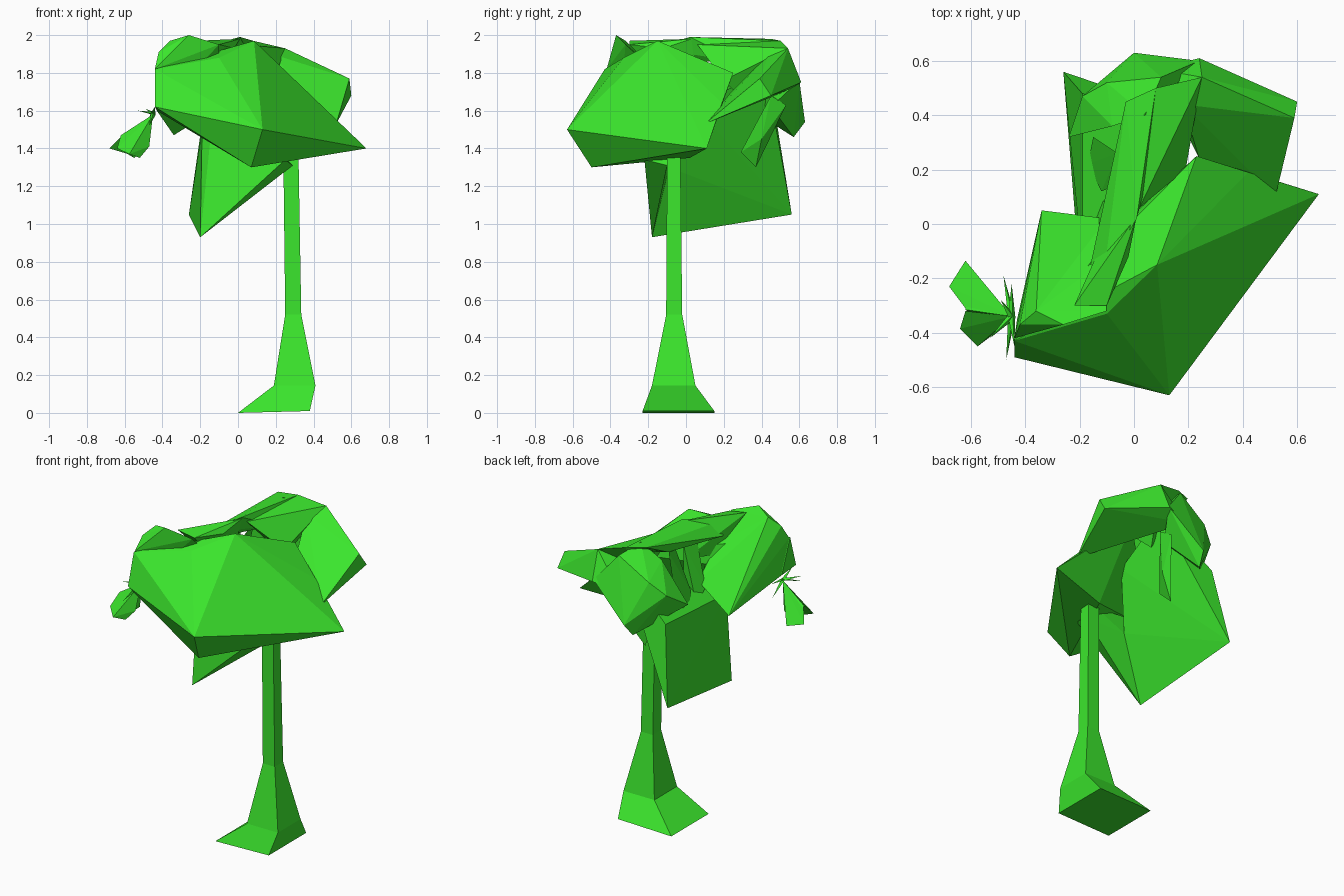
import bpy, bmesh
from mathutils import Vector

green = bpy.data.materials.new("leaf green")
green.diffuse_color = (0.044, 0.79, 0.026, 1)


def finish(name, bm):
    bmesh.ops.recalc_face_normals(bm, faces=bm.faces[:])
    me = bpy.data.meshes.new(name)
    bm.to_mesh(me)
    bm.free()
    me.materials.append(green)
    ob = bpy.data.objects.new(name, me)
    bpy.context.collection.objects.link(ob)
    return ob


def hull(name, pts):
    """Faceted clump wrapped around a few corner points."""
    bm = bmesh.new()
    for p in pts:
        bm.verts.new(p)
    res = bmesh.ops.convex_hull(bm, input=bm.verts[:])
    junk = [v for v in set(res["geom_interior"] + res["geom_unused"])
            if isinstance(v, bmesh.types.BMVert) and v.is_valid]
    bmesh.ops.delete(bm, geom=junk, context='VERTS')
    return finish(name, bm)


def spike(name, a, b, w):
    """Thin needle from a to b."""
    a, b = Vector(a), Vector(b)
    side = (b - a).cross(Vector((0.3, 0.2, 1))).normalized() * w
    up = side.cross(b - a).normalized() * w
    return hull(name, [a + side, a - side, a + up, b])


# trunk: square sections with a flared, skewed foot (x0, x1, y0, y1, z)
sections = [(0.0, 0.38, -0.23, 0.15, 0.01), (0.19, 0.41, -0.18, 0.05, 0.145),
            (0.25, 0.335, -0.105, -0.02, 0.52), (0.24, 0.32, -0.10, -0.03, 1.38)]
bm = bmesh.new()
rings = []
for x0, x1, y0, y1, z in sections:
    zl = 0 if z < 0.1 else z
    rings.append([bm.verts.new(p) for p in
                  ((x0, y0, zl), (x1, y0, z), (x1, y1, z), (x0, y1, zl))])
for r, s in zip(rings, rings[1:]):
    for i in range(4):
        j = (i + 1) % 4
        bm.faces.new((r[i], r[j], s[j], s[i]))
bm.faces.new(rings[0])
bm.faces.new(rings[-1])
finish("trunk", bm)

# big front canopy and the clump behind its left end
hull("front_canopy", [
    (0.68, 0.11, 1.40), (0.13, -0.63, 1.50), (0.07, -0.50, 1.30), (0.085, -0.15, 1.97),
    (0.23, 0.25, 1.80), (0.42, 0.19, 1.64), (-0.44, -0.43, 1.82), (-0.44, -0.43, 1.72),
    (-0.43, -0.36, 1.60), (-0.44, -0.49, 1.62), (-0.10, -0.33, 1.88), (0.28, 0.02, 1.35)])
hull("left_canopy", [
    (-0.44, -0.42, 1.82), (-0.42, -0.37, 1.91), (-0.36, -0.32, 1.97), (-0.26, -0.37, 2.0),
    (-0.10, -0.32, 1.95), (-0.43, -0.35, 1.60), (-0.34, 0.05, 1.47), (-0.10, 0.02, 1.62),
    (-0.12, -0.14, 1.80)])

# hanging wedge below the crown, with a fin reaching to the trunk
hull("hanging_leaf", [
    (-0.20, -0.18, 0.93), (-0.26, 0.56, 1.05), (-0.19, -0.14, 1.50), (-0.19, 0.48, 1.54),
    (0.0, -0.09, 1.30), (0.15, 0.42, 1.82), (0.14, 0.05, 1.62)])
hull("hanging_fin", [
    (-0.20, -0.18, 0.93), (0.0, -0.09, 1.30), (-0.19, -0.12, 1.45), (0.25, -0.22, 1.34),
    (0.29, -0.10, 1.31), (0.20, -0.10, 1.40)])

# back canopy
hull("back_canopy", [
    (0.25, 0.54, 1.93), (0.18, 0.44, 1.90), (0.59, 0.39, 1.77), (0.60, 0.45, 1.68),
    (0.52, 0.10, 1.53), (0.24, 0.61, 1.75), (0.24, 0.24, 1.70), (0.08, 0.57, 1.72)])
hull("back_clump", [
    (0.0, 0.63, 1.54), (-0.02, 0.57, 1.46), (-0.19, 0.47, 1.72), (-0.24, 0.32, 1.62),
    (-0.10, 0.52, 1.80), (0.10, 0.54, 1.93), (0.04, 0.40, 1.98), (-0.08, 0.36, 1.88),
    (0.15, 0.45, 1.62), (0.24, 0.60, 1.76)])
hull("crown_mass", [
    (0.08, 0.50, 1.97), (0.25, 0.54, 1.93), (0.20, 0.40, 1.86), (0.19, 0.20, 1.76),
    (0.02, 0.06, 1.95), (0.0, 0.40, 1.95), (0.12, 0.30, 1.66)])

# long leaf bridging the crown and its link to the left clump
hull("ridge_leaf", [
    (0.08, 0.50, 1.97), (-0.03, 0.45, 1.98), (0.01, 0.02, 1.99), (-0.11, -0.18, 1.93),
    (-0.16, -0.15, 1.86), (-0.05, 0.25, 1.88), (0.08, 0.28, 1.86)])
hull("ridge_link", [
    (0.01, 0.03, 1.98), (-0.10, -0.30, 1.95), (-0.22, -0.30, 1.97), (-0.02, -0.12, 1.93),
    (-0.12, -0.10, 1.74), (-0.06, 0.06, 1.78)])

# small drooping leaves
hull("inner_leaf", [(0.05, 0.29, 1.38), (0.03, 0.37, 1.30), (0.16, 0.53, 1.63),
                    (0.18, 0.45, 1.68), (0.12, 0.40, 1.45)])
hull("side_leaf", [(-0.06, 0.26, 1.88), (-0.02, 0.16, 1.90), (-0.17, 0.22, 1.50),
                   (-0.12, 0.12, 1.60), (-0.15, 0.32, 1.62)])
hull("middle_leaf", [(-0.05, 0.10, 1.88), (-0.08, 0.0, 1.86), (-0.13, 0.08, 1.50),
                     (-0.14, 0.0, 1.58), (-0.04, 0.08, 1.60)])

# twig with leaf tips and needles on the left
hub = (-0.45, -0.34, 1.58)
hull("twig_leaf_back", [hub, (-0.68, -0.23, 1.40), (-0.62, -0.135, 1.41),
                        (-0.58, -0.25, 1.37), (-0.62, -0.31, 1.46)])
hull("twig_leaf_front", [hub, (-0.64, -0.385, 1.40), (-0.575, -0.45, 1.37),
                         (-0.52, -0.40, 1.35), (-0.47, -0.37, 1.41), (-0.62, -0.32, 1.47)])
hull("twig_leaf_middle", [hub, (-0.62, -0.315, 1.47), (-0.60, -0.22, 1.38),
                          (-0.55, -0.37, 1.35), (-0.48, -0.31, 1.41)])
for i, tip in enumerate([(-0.48, -0.19, 1.53), (-0.47, -0.50, 1.52), (-0.53, -0.42, 1.60),
                         (-0.45, -0.22, 1.60), (-0.49, -0.28, 1.61), (-0.44, -0.45, 1.62)]):
    spike("needle_%d" % i, hub, tip, 0.014)
